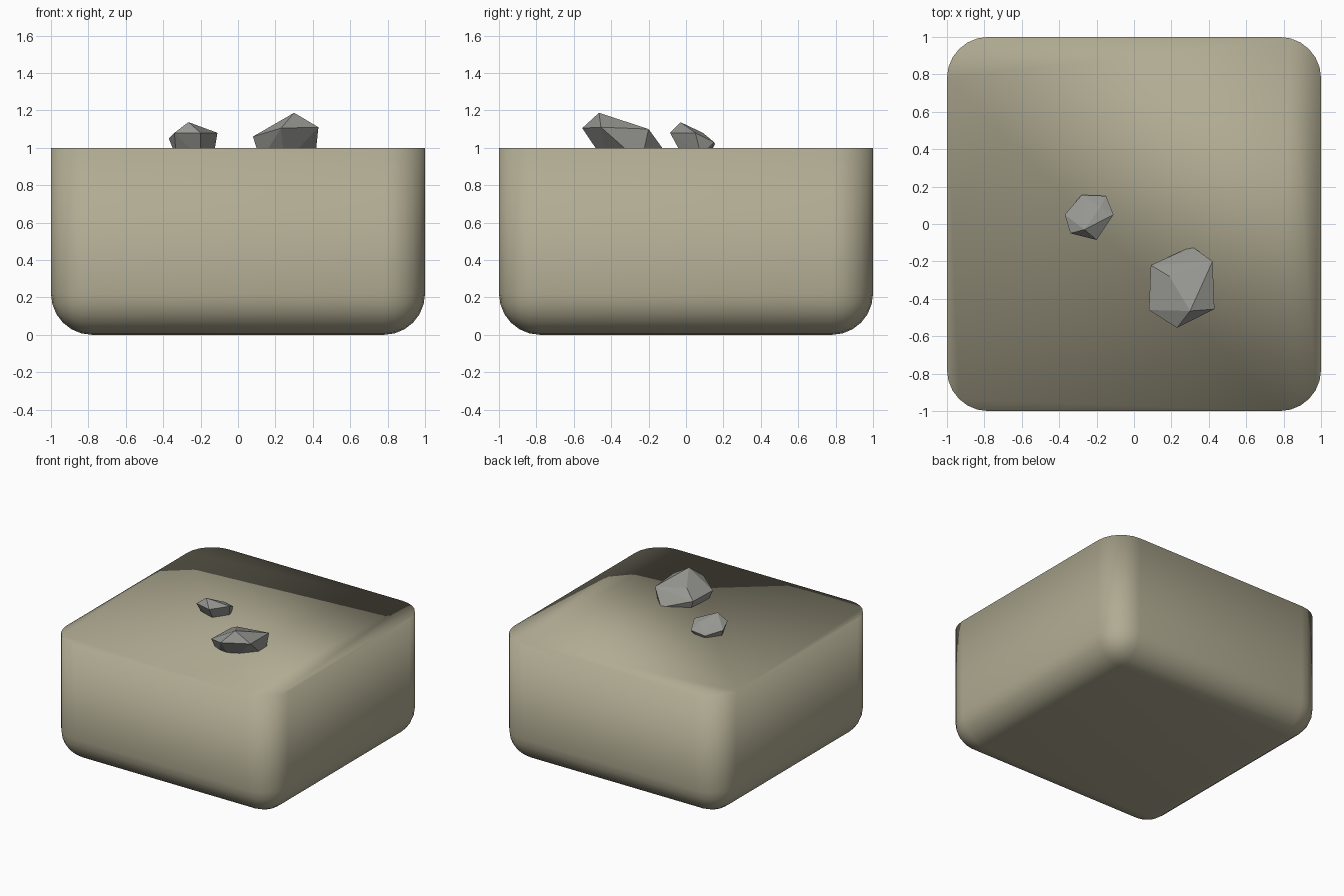
import bpy, bmesh

if "Cube" in bpy.data.objects:
    bpy.data.objects.remove(bpy.data.objects["Cube"])

def finish(bm, name, color, smooth):
    bmesh.ops.recalc_face_normals(bm, faces=bm.faces[:])
    for f in bm.faces:
        f.smooth = smooth
    me = bpy.data.meshes.new(name)
    bm.to_mesh(me)
    bm.free()
    ob = bpy.data.objects.new(name, me)
    bpy.context.collection.objects.link(ob)
    if color:
        mat = bpy.data.materials.new(name + "_material")
        mat.diffuse_color = (*color, 1)
        mat.use_nodes = True
        mat.node_tree.nodes["Principled BSDF"].inputs["Base Color"].default_value = mat.diffuse_color
        me.materials.append(mat)
    return ob

# ground block: lower half of a rounded cube, capped flat at z = 1, fully smooth
bm = bmesh.new()
bmesh.ops.create_cube(bm, size=2)
bmesh.ops.translate(bm, verts=bm.verts, vec=(0, 0, 1))
bmesh.ops.bevel(bm, geom=bm.edges[:], offset=0.22, segments=6, profile=0.5, affect='EDGES')
bmesh.ops.bisect_plane(bm, geom=bm.verts[:] + bm.edges[:] + bm.faces[:],
                       plane_co=(0, 0, 1), plane_no=(0, 0, 1), clear_outer=True)
bmesh.ops.holes_fill(bm, edges=[e for e in bm.edges if e.is_boundary])
finish(bm, "ground_block", (0.44, 0.41, 0.29), True)

# faceted rocks: convex hulls sunk into the flat top
def rock(name, points):
    bm = bmesh.new()
    for p in points:
        bm.verts.new(p)
    r = bmesh.ops.convex_hull(bm, input=bm.verts[:])
    loose = {g for g in r["geom_interior"] + r["geom_unused"] if isinstance(g, bmesh.types.BMVert)}
    bmesh.ops.delete(bm, geom=list(loose), context='VERTS')
    finish(bm, name, (0.30, 0.30, 0.28), False)

rock("large_rock", [
    (0.30, -0.465, 1.187), (0.23, -0.555, 1.105), (0.43, -0.455, 1.11), (0.42, -0.20, 1.10),
    (0.19, -0.28, 1.12), (0.08, -0.46, 1.06), (0.09, -0.22, 1.06), (0.31, -0.12, 0.99),
    (0.12, -0.42, 0.93), (0.25, -0.43, 0.92), (0.41, -0.24, 0.92), (0.14, -0.24, 0.92)])

rock("small_rock", [
    (-0.265, -0.03, 1.137), (-0.20, -0.085, 1.08), (-0.34, -0.05, 1.08), (-0.11, 0.05, 1.08),
    (-0.37, 0.05, 1.05), (-0.18, 0.09, 1.08), (-0.15, 0.15, 1.03), (-0.28, 0.155, 1.02),
    (-0.33, 0.03, 0.95), (-0.20, -0.01, 0.94), (-0.13, 0.08, 0.96), (-0.25, 0.11, 0.93)])
